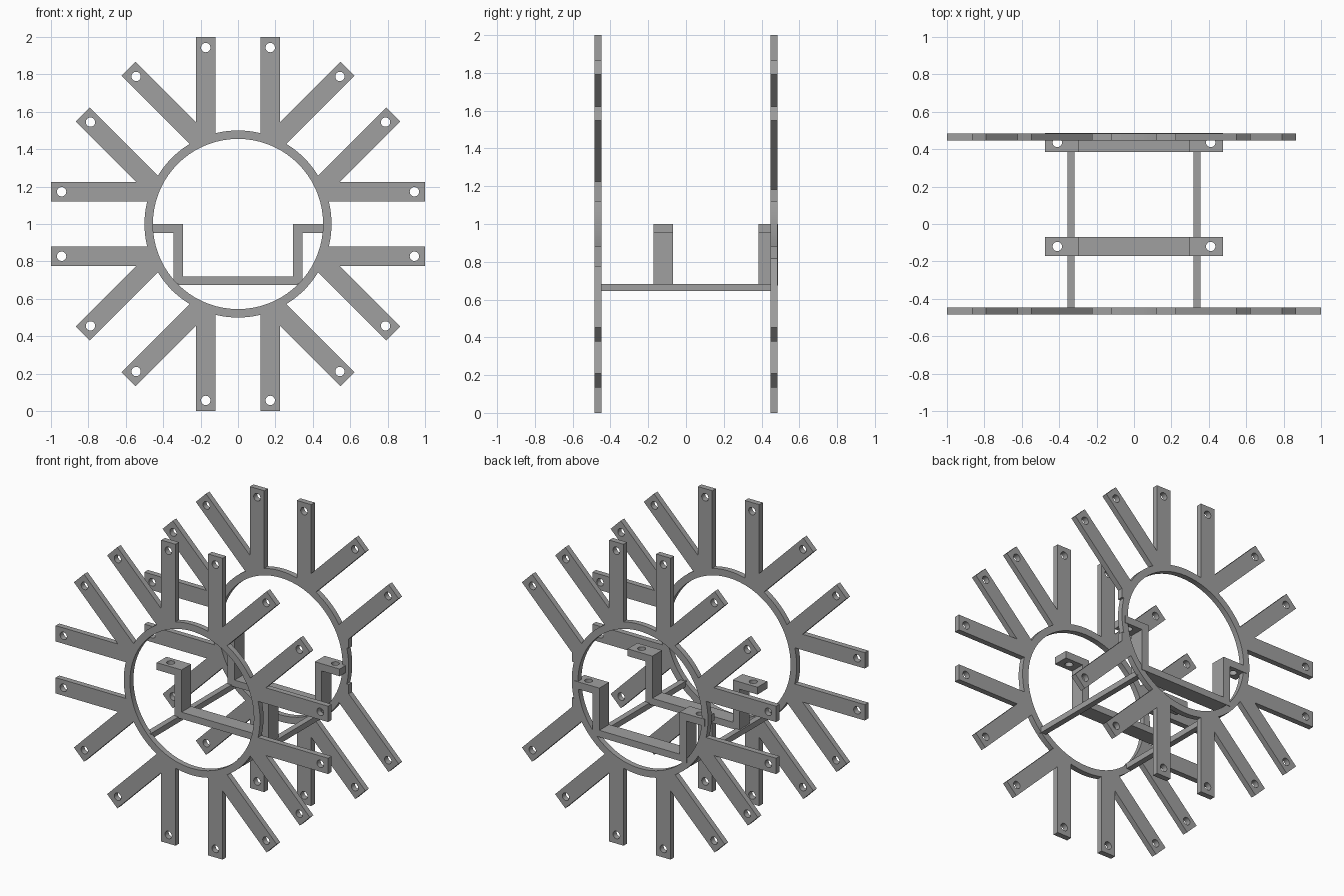
import bpy, bmesh, math
from mathutils import Matrix, Vector

cube = bpy.data.objects.get("Cube")
if cube:
    bpy.data.objects.remove(cube, do_unlink=True)

grey = bpy.data.materials.new("plain grey")
grey.use_nodes = True
grey.diffuse_color = (0.35, 0.35, 0.35, 1)
grey.node_tree.nodes["Principled BSDF"].inputs["Base Color"].default_value = (0.35, 0.35, 0.35, 1)

CENTRE_Z = 1.0
RING_OUT, RING_IN = 0.5, 0.455
ARM_IN, ARM_OUT, ARM_END = 0.12, 0.225, 1.0
HOLE_R, HOLE_AT = 0.025, 0.943
MISSING = 2                      # index of the shortened pair (+x)


def circle(cx, cy, r, n):
    return [(cx + r * math.cos(math.tau * i / n), cy + r * math.sin(math.tau * i / n)) for i in range(n)]


def select_only(ob):
    bpy.ops.object.select_all(action='DESELECT')
    ob.select_set(True)
    bpy.context.view_layer.objects.active = ob


def finish(ob):
    ob.data.materials.clear()
    ob.data.materials.append(grey)
    select_only(ob)
    bpy.ops.object.shade_smooth_by_angle(angle=math.radians(30))


def upright_plate(name, loops, y, thickness, z=0.0):
    """Filled x-z outline, further loops being holes, given thickness along y."""
    curve = bpy.data.curves.new(name, 'CURVE')
    curve.dimensions = '2D'
    curve.fill_mode = 'BOTH'
    curve.extrude = thickness / 2
    for loop in loops:
        spline = curve.splines.new('POLY')
        spline.points.add(len(loop) - 1)
        for point, (px, py) in zip(spline.points, loop):
            point.co = (px, py, 0, 1)
        spline.use_cyclic_u = True
    ob = bpy.data.objects.new(name, curve)
    bpy.context.collection.objects.link(ob)
    select_only(ob)
    bpy.ops.object.convert(target='MESH')
    ob = bpy.context.object
    ob.data.transform(Matrix.Translation((0, y, z)) @ Matrix.Rotation(math.pi / 2, 4, 'X'))
    bm = bmesh.new()
    bm.from_mesh(ob.data)
    bmesh.ops.remove_doubles(bm, verts=bm.verts, dist=1e-5)
    bmesh.ops.recalc_face_normals(bm, faces=bm.faces)
    bm.to_mesh(ob.data)
    bm.free()
    return ob


def spoked_plate(name, y, missing=None):
    """Ring with eight pairs of parallel arms, each arm drilled near its tip."""
    outline, holes = [], []
    valley = ARM_OUT / math.tan(math.pi / 8)
    half = math.asin(ARM_IN / RING_OUT)
    arc = [(RING_OUT * math.sin(half * i / 6), RING_OUT * math.cos(half * i / 6)) for i in range(-6, 7)]
    for k in range(8):
        turn = Matrix.Rotation(-k * math.pi / 4, 2)
        cut = k == missing
        end = RING_OUT if cut else ARM_END
        side = ARM_OUT - (valley - RING_OUT) if cut else ARM_OUT
        pts = [(-side, end), (-ARM_IN, end)] + arc + [(ARM_IN, end), (side, end)]
        if not cut and (missing is None or k != missing + 1):
            pts.insert(0, (-ARM_OUT, valley))
        outline += [tuple(turn @ Vector(p)) for p in pts]
        if not cut:
            for s in (-1, 1):
                c = turn @ Vector((s * (ARM_IN + ARM_OUT) / 2, HOLE_AT))
                holes.append(circle(c.x, c.y, HOLE_R, 24))
    ob = upright_plate(name, [outline, circle(0, 0, RING_IN, 72)] + holes, y, 0.037, CENTRE_Z)
    finish(ob)


def bracket(name, y):
    """U-shaped cradle with outward tabs, drilled from above."""
    right = [(0.295, 0.72), (0.295, 1), (0.477, 1), (0.477, 0.952), (0.345, 0.952), (0.345, 0.675)]
    left = [(-x, z) for x, z in reversed(right)]
    ob = upright_plate(name, [right + left], y, 0.102)
    for s in (-1, 1):
        bpy.ops.mesh.primitive_cylinder_add(vertices=24, radius=HOLE_R, depth=0.2,
                                            location=(s * 0.41, y, 0.975))
        cutter = bpy.context.object
        cutter.hide_render = True
        mod = ob.modifiers.new("tab hole", 'BOOLEAN')
        mod.operation = 'DIFFERENCE'
        mod.solver = 'EXACT'
        mod.object = cutter
        select_only(ob)
        bpy.ops.object.modifier_apply(modifier=mod.name)
        bpy.data.objects.remove(cutter, do_unlink=True)
    finish(ob)


# Front and back spoked rings
spoked_plate("front_spoked_ring", -0.465)
spoked_plate("back_spoked_ring", 0.465, MISSING)

# Cradles between the rings
bracket("middle_bracket", -0.12)
bracket("back_bracket", 0.436)

# Rails joining the rings
for side, s in (("left", 1), ("right", -1)):
    bpy.ops.mesh.primitive_cube_add(size=1, location=(s * 0.336, 0, 0.664))
    rail = bpy.context.object
    rail.name = side + "_rail"
    rail.data.transform(Matrix.Diagonal((0.038, 0.92, 0.038, 1)))
    finish(rail)
